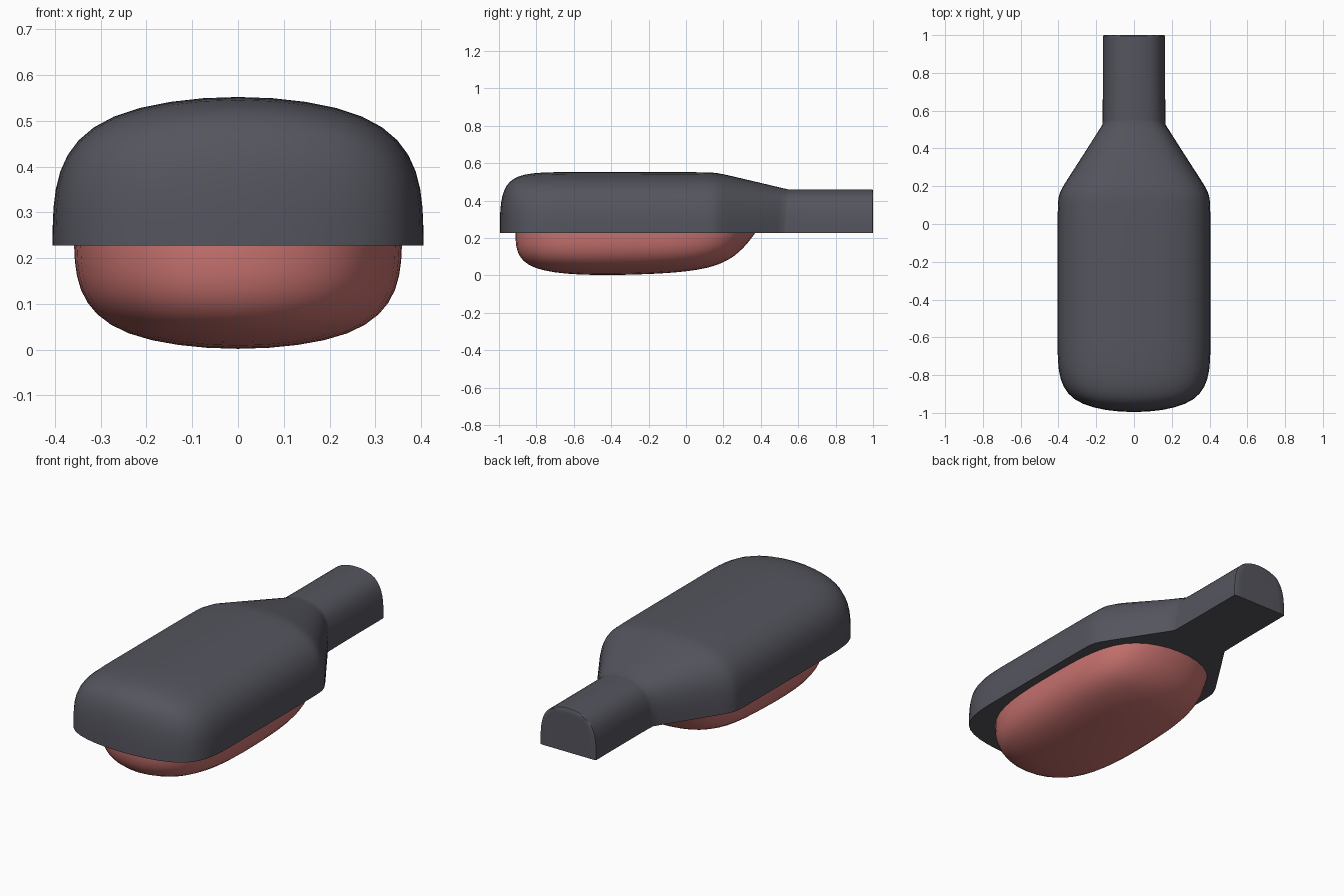
import bpy
import bmesh

if "Cube" in bpy.data.objects:
    bpy.data.objects.remove(bpy.data.objects["Cube"])


def make_material(name, color):
    mat = bpy.data.materials.new(name)
    mat.use_nodes = True
    mat.diffuse_color = color
    bsdf = mat.node_tree.nodes["Principled BSDF"]
    bsdf.inputs["Base Color"].default_value = color
    bsdf.inputs["Roughness"].default_value = 0.6
    return mat


def rounded_loft(name, rim_z, sections, mat, creases=None):
    """Cage of four-point sections, rounded by subdivision, with a sharp flat rim.
    Each section is (half width, rim y, dome y, dome z)."""
    bm = bmesh.new()
    crease = bm.edges.layers.float.new("crease_edge")
    loops = []
    for w, rim_y, dome_y, dome_z in sections:
        points = [(-w, rim_y, rim_z), (-w, dome_y, dome_z),
                  (w, dome_y, dome_z), (w, rim_y, rim_z)]
        loops.append([bm.verts.new(p) for p in points])
    for a, b in zip(loops, loops[1:]):
        for i in range(4):
            j = (i + 1) % 4
            bm.faces.new((a[i], a[j], b[j], b[i]))
    bm.faces.new(loops[0])
    bm.faces.new(loops[-1])
    bmesh.ops.recalc_face_normals(bm, faces=bm.faces)

    # Optional hard section loops
    for index, value in (creases or {}).items():
        loop = loops[index]
        for i in range(3):
            bm.edges.get((loop[i], loop[i + 1]))[crease] = value
    # Sharp rim along both sides and across both ends
    for a, b in zip(loops, loops[1:]):
        for i in (0, 3):
            bm.edges.get((a[i], b[i]))[crease] = 1.0
    for loop in (loops[0], loops[-1]):
        bm.edges.get((loop[0], loop[3]))[crease] = 1.0

    mesh = bpy.data.meshes.new(name)
    bm.to_mesh(mesh)
    bm.free()
    obj = bpy.data.objects.new(name, mesh)
    bpy.context.collection.objects.link(obj)
    mesh.materials.append(mat)
    sub = obj.modifiers.new("rounding", "SUBSURF")
    sub.levels = sub.render_levels = 3
    bpy.ops.object.select_all(action="DESELECT")
    obj.select_set(True)
    bpy.context.view_layer.objects.active = obj
    bpy.ops.object.modifier_apply(modifier=sub.name)
    bpy.ops.object.shade_smooth_by_angle(angle=0.7)
    return obj


dark_grey = make_material("dark_grey", (0.09, 0.09, 0.113, 1))
soft_red = make_material("soft_red", (0.58, 0.17, 0.16, 1))

# Domed back with tapering shoulders, flowing into the handle
rounded_loft("brush_back_and_handle", 0.227, [
    (0.405, -1.01, -1.01, 0.566),
    (0.405, -0.66, -0.66, 0.566),
    (0.405, 0.08, 0.08, 0.566),
    (0.402, 0.16, 0.16, 0.564),
    (0.350, 0.24, 0.24, 0.545),
    (0.168, 0.52, 0.545, 0.47),
    (0.165, 0.60, 0.60, 0.47),
    (0.165, 0.97, 0.97, 0.47),
    (0.165, 1.0, 1.0, 0.47),
], dark_grey, creases={5: 1.0, 8: 0.8})

# Rounded pad under the back
rounded_loft("pad", 0.26, [
    (0.358, -0.94, -0.955, -0.013),
    (0.360, -0.2, -0.2, -0.013),
    (0.350, 0.42, 0.25, 0.03),
], soft_red)
